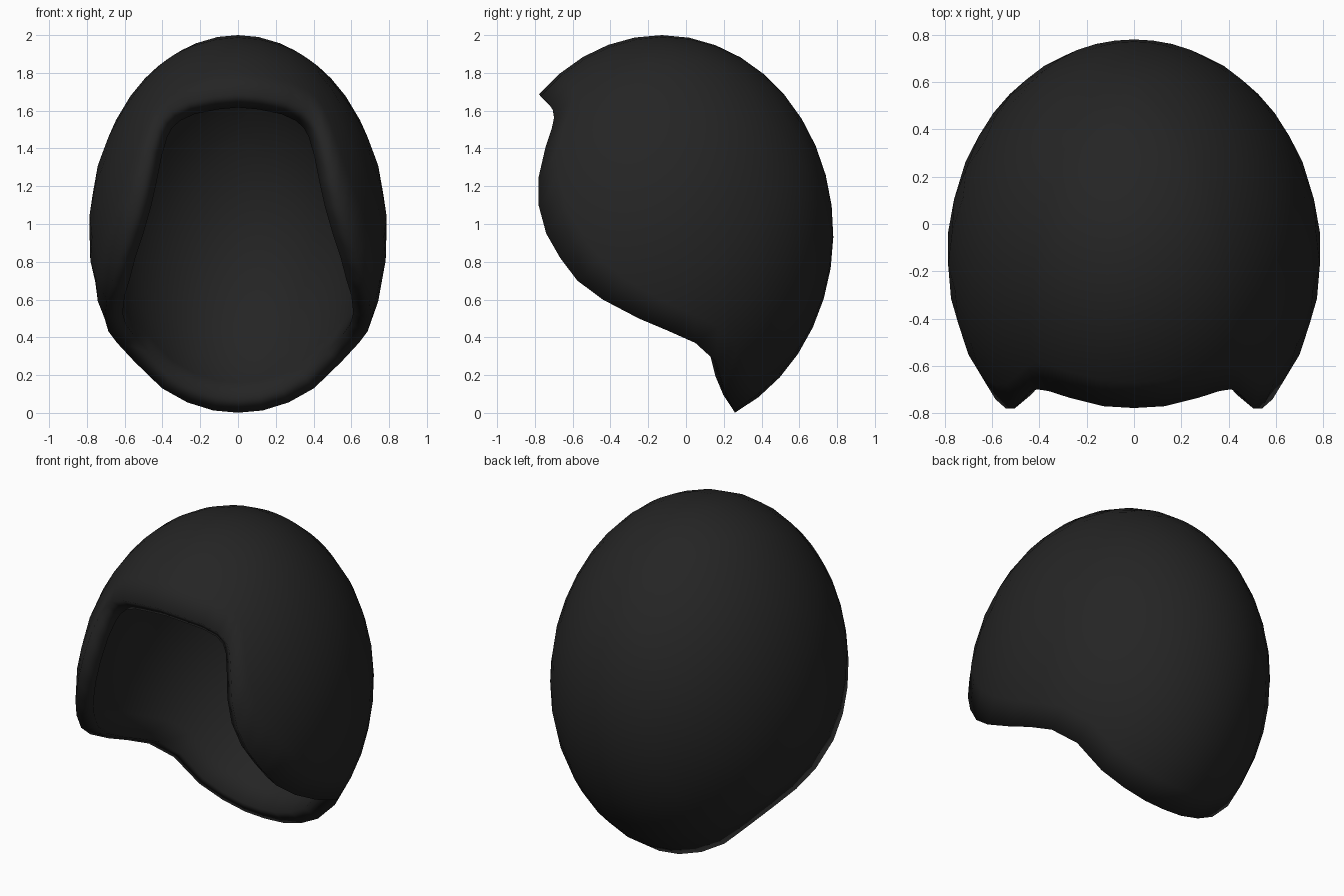
import bpy, bmesh, math
from mathutils import Vector

if "Cube" in bpy.data.objects:
    bpy.data.objects.remove(bpy.data.objects["Cube"])

# Ellipsoid the shell follows
C = Vector((0, -0.13, 0.95))
R = Vector((0.79, 0.91, 1.05))
RINGS = 11

# Right half of the face-opening rim, from top centre to bottom centre
half = [(0, -.78, 1.69), (.13, -.77, 1.676), (.27, -.735, 1.647), (.36, -.705, 1.605),
        (.41, -.70, 1.565), (.44, -.71, 1.51), (.473, -.745, 1.40), (.505, -.78, 1.25),
        (.54, -.78, 1.10), (.586, -.74, .95), (.63, -.665, .82), (.663, -.575, .70),
        (.694, -.44, .60), (.706, -.25, .50), (.69, -.09, .43), (.64, .05, .37),
        (.547, .16, .27), (.403, .20, .13), (.27, .235, .05), (.13, .253, .01), (0, .26, 0)]
rim = half + [(-x, y, z) for x, y, z in reversed(half[1:-1])]


def unit(p):
    d = Vector(p) - C
    return Vector((d.x / R.x, d.y / R.y, d.z / R.z)).normalized()


def on_shell(u):
    return C + Vector((u.x * R.x, u.y * R.y, u.z * R.z))


# Shell: rings spreading from the back pole out to the rim
pole = Vector((0, .82, .58)).normalized()
bm = bmesh.new()
top = bm.verts.new(on_shell(pole))
rings = []
for i in range(1, RINGS + 1):
    rings.append([bm.verts.new(on_shell(pole.slerp(unit(p), i / RINGS))) for p in rim])
n = len(rim)
for k in range(n):
    j = (k + 1) % n
    bm.faces.new((top, rings[0][k], rings[0][j]))
    for a, b in zip(rings, rings[1:]):
        bm.faces.new((a[k], b[k], b[j], a[j]))
bm.normal_update()
flip = [f for f in bm.faces if f.normal.dot(f.calc_center_median() - C) < 0]
bmesh.ops.reverse_faces(bm, faces=flip)
for f in bm.faces:
    f.smooth = True

mesh = bpy.data.meshes.new("hair_cap")
bm.to_mesh(mesh)
bm.free()
cap = bpy.data.objects.new("hair_cap", mesh)
bpy.context.collection.objects.link(cap)

# Inward wall thickness
sol = cap.modifiers.new("thickness", 'SOLIDIFY')
sol.thickness = 0.1
sol.offset = -1

mat = bpy.data.materials.new("soft black")
mat.diffuse_color = (0.018, 0.018, 0.018, 1)
mat.use_nodes = True
mat.node_tree.nodes["Principled BSDF"].inputs["Base Color"].default_value = mat.diffuse_color
mesh.materials.append(mat)
